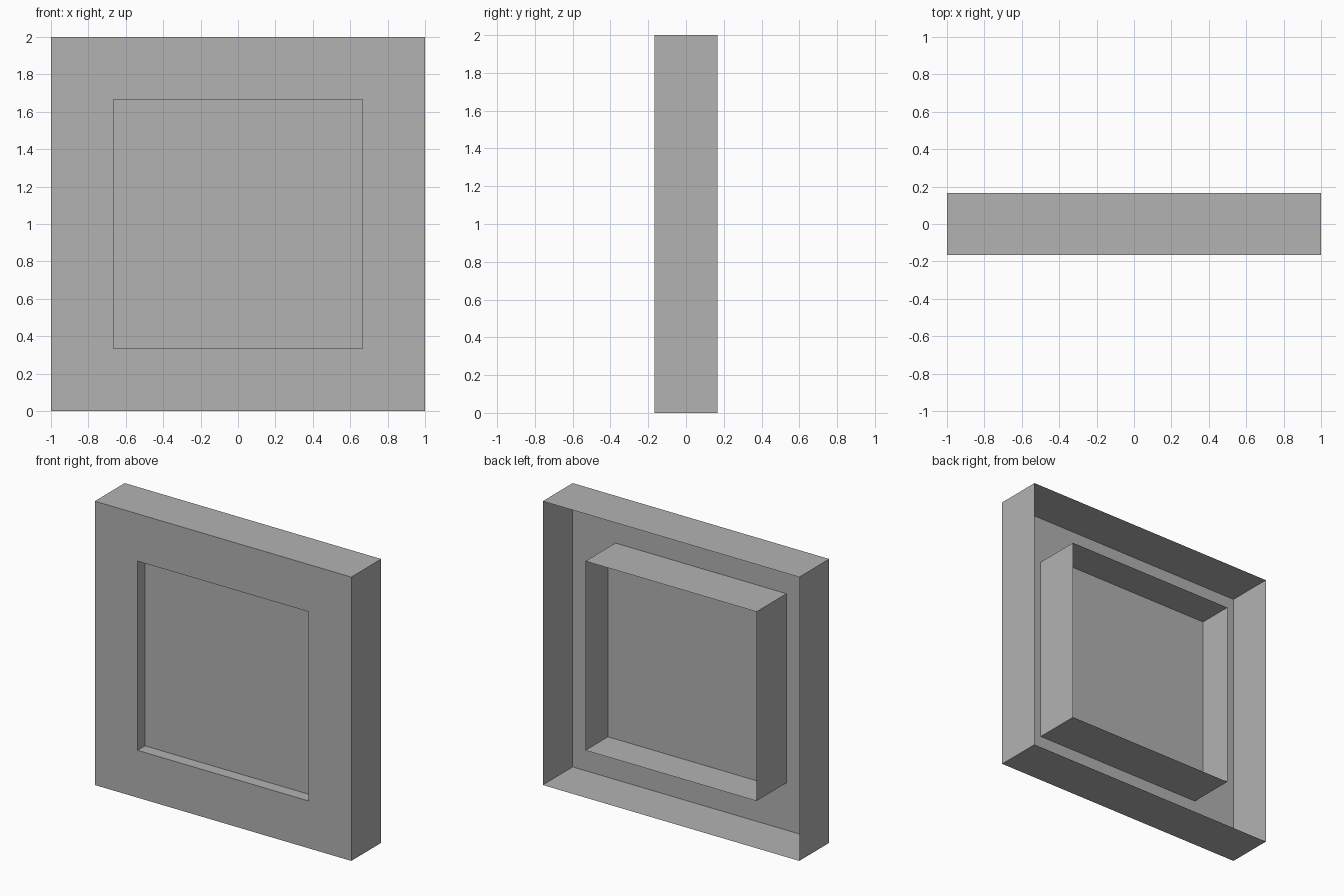
import bpy

cube = bpy.data.objects.get("Cube")
if cube:
    bpy.data.objects.remove(cube, do_unlink=True)

OUTER, INNER = 1.0, 2 / 3          # half widths of the frame and its opening
FRONT, BACK = -1 / 6, 1 / 6        # depth limits
PANEL = FRONT / 2                  # depth of the recessed panel

grey = bpy.data.materials.new("plain grey")
grey.use_nodes = True
colour = (0.448, 0.448, 0.448, 1)
grey.diffuse_color = colour
grey.node_tree.nodes["Principled BSDF"].inputs["Base Color"].default_value = colour


def square(half, y):
    """Corners of an upright square, anticlockwise from the front."""
    return [(sx * half, y, 1 + sz * half)
            for sx, sz in ((-1, -1), (1, -1), (1, 1), (-1, 1))]


def make_part(name, verts, faces):
    mesh = bpy.data.meshes.new(name)
    mesh.from_pydata(verts, [], faces)
    mesh.materials.append(grey)
    part = bpy.data.objects.new(name, mesh)
    bpy.context.collection.objects.link(part)


def make_band(name, *loops):
    """Thin sheet bridging successive square loops."""
    verts = [v for half, y in loops for v in square(half, y)]
    faces = []
    for k in range(len(loops) - 1):
        a, b = 4 * k, 4 * k + 4
        for i in range(4):
            j = (i + 1) % 4
            faces.append((a + i, a + j, b + j, b + i))
    make_part(name, verts, faces)


# Hollow frame, open at the back
make_band("outer_rim", (OUTER, BACK), (OUTER, FRONT))
make_band("front_border", (OUTER, FRONT), (INNER, FRONT))

# Walls of the opening, running from the front past the panel to the back
make_band("opening_walls", (INNER, FRONT), (INNER, PANEL), (INNER, BACK))

# Panel set back inside the opening
make_part("recessed_panel", square(INNER, PANEL), [(0, 1, 2, 3)])
